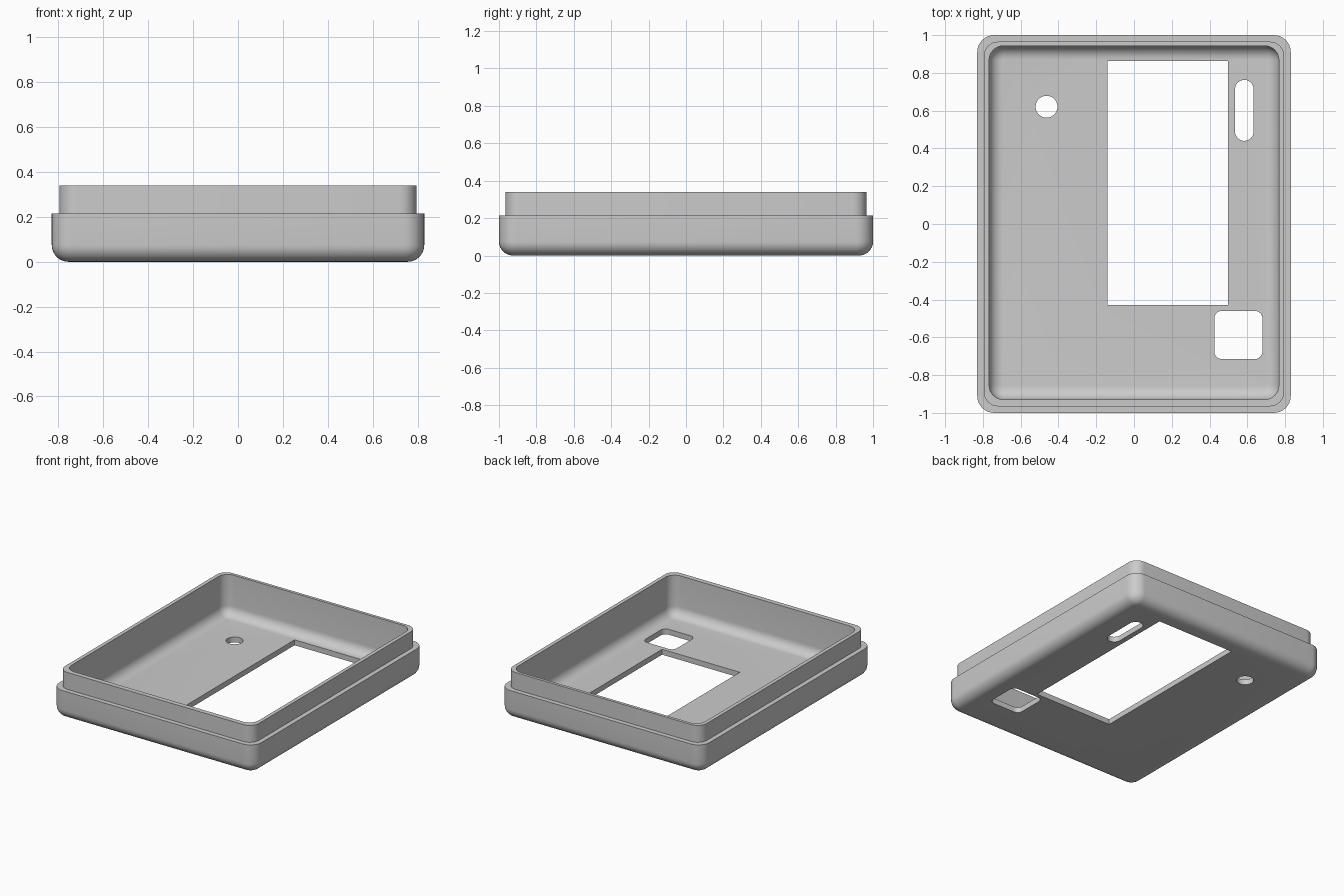
import bpy, bmesh, math

if "Cube" in bpy.data.objects:
    bpy.data.objects.remove(bpy.data.objects["Cube"])

gray = bpy.data.materials.new("plain gray")
gray.diffuse_color = (0.6, 0.6, 0.6, 1)
gray.use_nodes = True
gray.node_tree.nodes["Principled BSDF"].inputs["Base Color"].default_value = gray.diffuse_color


def rounded_rect(x0, x1, y0, y1, r, n=8):
    """Counter-clockwise outline with n segments per corner."""
    pts = []
    corners = [(x1 - r, y1 - r), (x0 + r, y1 - r), (x0 + r, y0 + r), (x1 - r, y0 + r)]
    for q, (cx, cy) in enumerate(corners):
        for i in range(n + 1):
            a = math.pi / 2 * (q + i / n)
            pts.append((cx + r * math.cos(a), cy + r * math.sin(a)))
    return pts


def loft(name, rings):
    """Skin a stack of (outline, z) rings and cap both ends."""
    bm = bmesh.new()
    loops = [[bm.verts.new((x, y, z)) for x, y in pts] for pts, z in rings]
    for a, b in zip(loops, loops[1:]):
        for i in range(len(a)):
            j = (i + 1) % len(a)
            bm.faces.new((a[i], a[j], b[j], b[i]))
    bm.faces.new(loops[0][::-1])
    bm.faces.new(loops[-1])
    bmesh.ops.recalc_face_normals(bm, faces=bm.faces)
    mesh = bpy.data.meshes.new(name)
    bm.to_mesh(mesh)
    bm.free()
    mesh.materials.append(gray)
    ob = bpy.data.objects.new(name, mesh)
    bpy.context.collection.objects.link(ob)
    return ob


def ring(hx, hy, r, z, inset=0, cy=0):
    return rounded_rect(-hx + inset, hx - inset, cy - hy + inset, cy + hy - inset,
                        max(r - inset, 0.005)), z


# Tray cross-section: outer fillet, wall, ledge, lip, inner wall, inner fillet
STEPS, FILLET, FLOOR = 8, 0.075, 0.04
arc = [math.pi / 2 * i / STEPS for i in range(STEPS + 1)]
rings = [ring(0.83, 1.0, 0.09, FILLET * (1 - math.cos(a)), FILLET * (1 - math.sin(a)))
         for a in arc]
rings += [ring(0.83, 1.0, 0.09, 0.215),
          ring(0.795, 0.965, 0.075, 0.215),
          ring(0.795, 0.965, 0.075, 0.34)]
rings.append(ring(0.767, 0.936, 0.075, 0.34, cy=0.007))
rings += [ring(0.767, 0.936, 0.075, FLOOR + 0.07 * (1 - math.cos(a)),
               0.07 * (1 - math.sin(a)), cy=0.007) for a in reversed(arc)]
case = loft("case_shell", rings)

# Floor openings: window, round hole, slot, rounded button hole
openings = {
    "window_cutter": [(-0.14, -0.43), (0.497, -0.43), (0.497, 0.862), (-0.14, 0.862)],
    "round_hole_cutter": rounded_rect(-0.521, -0.405, 0.563, 0.679, 0.0579),
    "slot_cutter": rounded_rect(0.535, 0.633, 0.44, 0.763, 0.0489),
    "button_hole_cutter": rounded_rect(0.425, 0.68, -0.715, -0.46, 0.04),
}
bpy.context.view_layer.objects.active = case
case.select_set(True)
for name, outline in openings.items():
    cutter = loft(name, [(outline, -0.1), (outline, 0.15)])
    mod = case.modifiers.new(name, 'BOOLEAN')
    mod.operation, mod.solver, mod.object = 'DIFFERENCE', 'EXACT', cutter
    bpy.ops.object.modifier_apply(modifier=mod.name)
    bpy.data.objects.remove(cutter)

bpy.ops.object.shade_smooth_by_angle(angle=math.radians(30))
